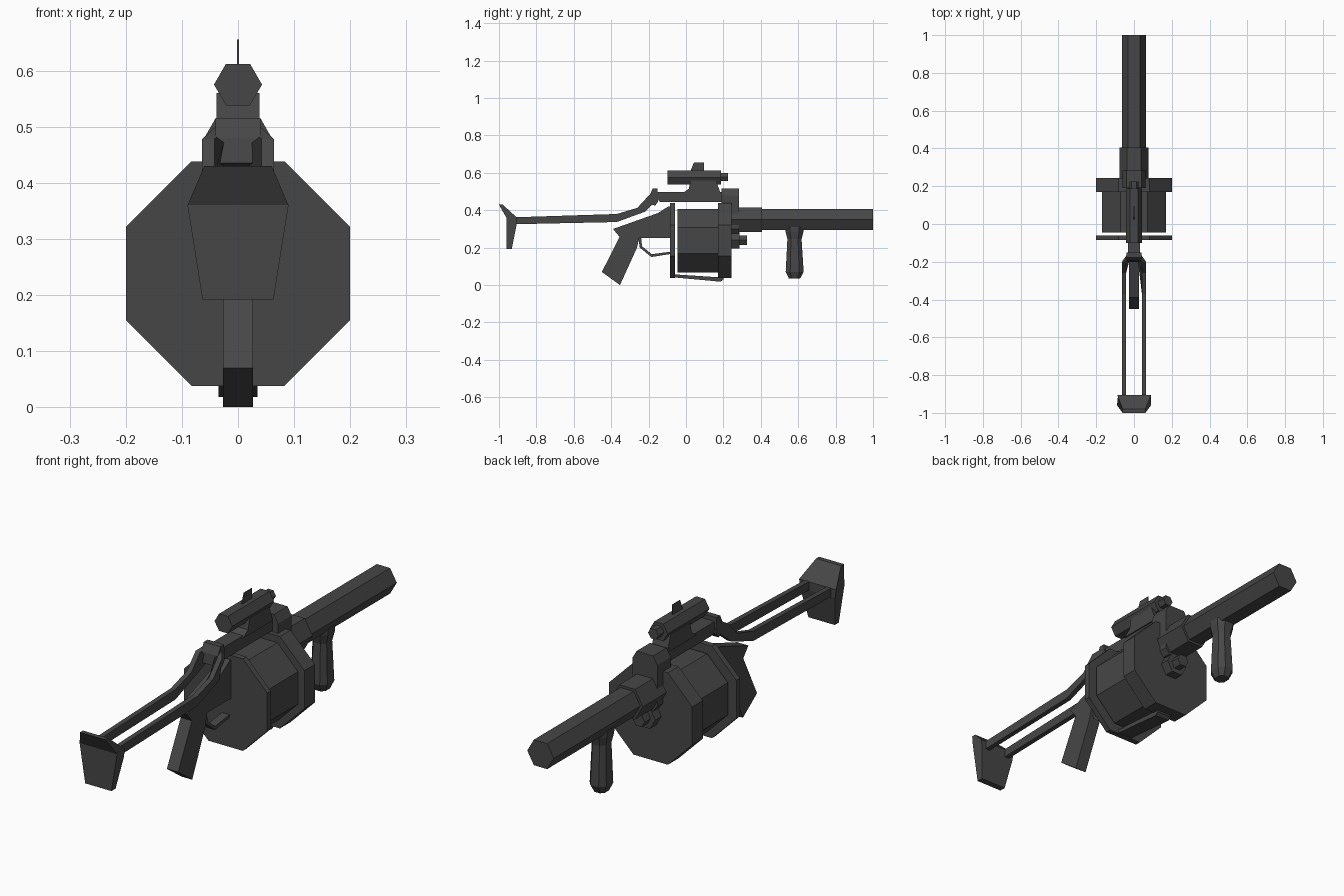
import bpy, bmesh, math

mat = bpy.data.materials.new("dark_gunmetal_grey")
mat.diffuse_color = (0.062, 0.062, 0.062, 1)


def loft(name, rings):
    """Closed solid through a list of equal-length vertex rings."""
    bm = bmesh.new()
    vs = [[bm.verts.new(p) for p in r] for r in rings]
    n = len(rings[0])
    bm.faces.new(vs[0])
    bm.faces.new(vs[-1])
    for a, b in zip(vs, vs[1:]):
        for i in range(n):
            j = (i + 1) % n
            bm.faces.new((a[i], a[j], b[j], b[i]))
    bmesh.ops.recalc_face_normals(bm, faces=bm.faces)
    me = bpy.data.meshes.new(name)
    bm.to_mesh(me)
    bm.free()
    me.materials.append(mat)
    ob = bpy.data.objects.new(name, me)
    bpy.context.collection.objects.link(ob)
    return ob


def side(name, pts, x0, x1):
    """Side profile (y, z) extruded across x."""
    return loft(name, [[(x, y, z) for y, z in pts] for x in (x0, x1)])


def along(name, pts, y0, y1):
    """Front profile (x, z) extruded along y."""
    return loft(name, [[(x, y, z) for x, z in pts] for y in (y0, y1)])


def ngon(n, r, zc, start):
    return [(r * math.cos(start + 2 * math.pi * i / n),
             zc + r * math.sin(start + 2 * math.pi * i / n)) for i in range(n)]


# barrel, collar and drum axle (hexagonal)
along("barrel", ngon(6, 0.064, 0.35, 0), 0.38, 1.0)
along("barrel_collar", ngon(6, 0.076, 0.35, 0), 0.24, 0.405)
along("axle_cap", ngon(6, 0.052, 0.24, 0), 0.23, 0.285)
along("axle_tip", ngon(6, 0.029, 0.24, 0), 0.28, 0.325)

# drum between two octagonal plates
R8 = 1 / math.cos(math.pi / 8)
for nm, a, y0, y1 in (("drum", 0.17, -0.045, 0.175),
                      ("front_plate", 0.2, 0.17, 0.243),
                      ("rear_plate", 0.2, -0.085, -0.06)):
    along(nm, ngon(8, a * R8, 0.238, math.pi / 8), y0, y1)

# front block joining barrel, plate and top rail
along("front_block", [(-0.04, 0.515), (0.04, 0.515), (0.06, 0.48), (0.06, 0.3),
                      (0.04, 0.275), (-0.04, 0.275), (-0.06, 0.3), (-0.06, 0.48)],
      0.19, 0.283)

# top rail and lower strap
side("top_rail", [(-0.17, 0.497), (0.2, 0.497), (0.2, 0.443), (-0.14, 0.443)], -0.032, 0.032)
side("lower_strap", [(-0.075, 0.058), (0.2, 0.04), (0.2, 0.03), (0.185, 0.018),
                     (-0.075, 0.042)], -0.035, 0.035)

# sight: mount, hexagonal tube, lens tip and thin blade
side("sight_mount", [(-0.02, 0.49), (0.015, 0.515), (0.025, 0.56), (0.16, 0.56),
                     (0.185, 0.49)], -0.038, 0.038)
along("sight_tube", ngon(6, 0.0428, 0.575, 0), -0.1, 0.187)
along("sight_tip", ngon(6, 0.025, 0.578, 0), 0.18, 0.225)
side("sight_blade", [(0.02, 0.6), (0.042, 0.655), (0.095, 0.655), (0.095, 0.6)],
     -0.002, 0.002)

# receiver with pistol grip
side("receiver_and_grip", [(-0.39, 0.3), (-0.15, 0.385), (-0.095, 0.42), (-0.07, 0.42),
                           (-0.07, 0.252), (-0.25, 0.252), (-0.262, 0.2),
                           (-0.353, 0.0), (-0.45, 0.07), (-0.355, 0.257)],
     -0.027, 0.027)

# trigger guard strip
side("trigger_guard", [(-0.255, 0.255), (-0.247, 0.2), (-0.185, 0.15), (-0.07, 0.168),
                       (-0.07, 0.18), (-0.183, 0.165), (-0.235, 0.207), (-0.24, 0.255)],
     -0.018, 0.018)

# folding stock: two bent arms pinched in at the hinge
arm = [(-0.93, 0.362), (-0.37, 0.38), (-0.26, 0.413), (-0.2, 0.478), (-0.165, 0.5),
       (-0.165, 0.445), (-0.22, 0.392), (-0.37, 0.337), (-0.93, 0.325)]
for s, nm in ((1, "right_stock_arm"), (-1, "left_stock_arm")):
    loft(nm, [[(s * (x - (0.025 if y > -0.18 else 0)), y, z) for y, z in arm]
              for x in (0.042, 0.064)])
side("stock_hinge", [(-0.178, 0.515), (-0.152, 0.515), (-0.15, 0.445), (-0.165, 0.425),
                     (-0.2, 0.435), (-0.195, 0.48)], -0.04, 0.04)


# shoulder pad, widest at z = 0.36
def pad_width(z):
    return 0.09 - 0.03 * (z - 0.36) / 0.07 if z > 0.36 else 0.063 + 0.027 * (z - 0.19) / 0.17


pad = [(-1.0, 0.43), (-0.98, 0.43), (-0.905, 0.362), (-0.905, 0.325),
       (-0.932, 0.192), (-0.96, 0.192), (-0.96, 0.36)]
loft("shoulder_pad", [[(s * pad_width(z), y, z) for y, z in pad] for s in (-1, 1)])

# foregrip: chamfered rings (z, y centre, half length, half width)
rings = []
for z, yc, a, b in ((0.31, 0.58, 0.05, 0.045), (0.285, 0.58, 0.048, 0.043),
                    (0.245, 0.58, 0.038, 0.034), (0.07, 0.581, 0.048, 0.04),
                    (0.035, 0.58, 0.03, 0.026)):
    c = 0.5
    rings.append([(u * b, yc + v * a, z) for u, v in
                  ((1, c), (c, 1), (-c, 1), (-1, c), (-1, -c), (-c, -1), (c, -1), (1, -c))])
loft("foregrip", rings)
